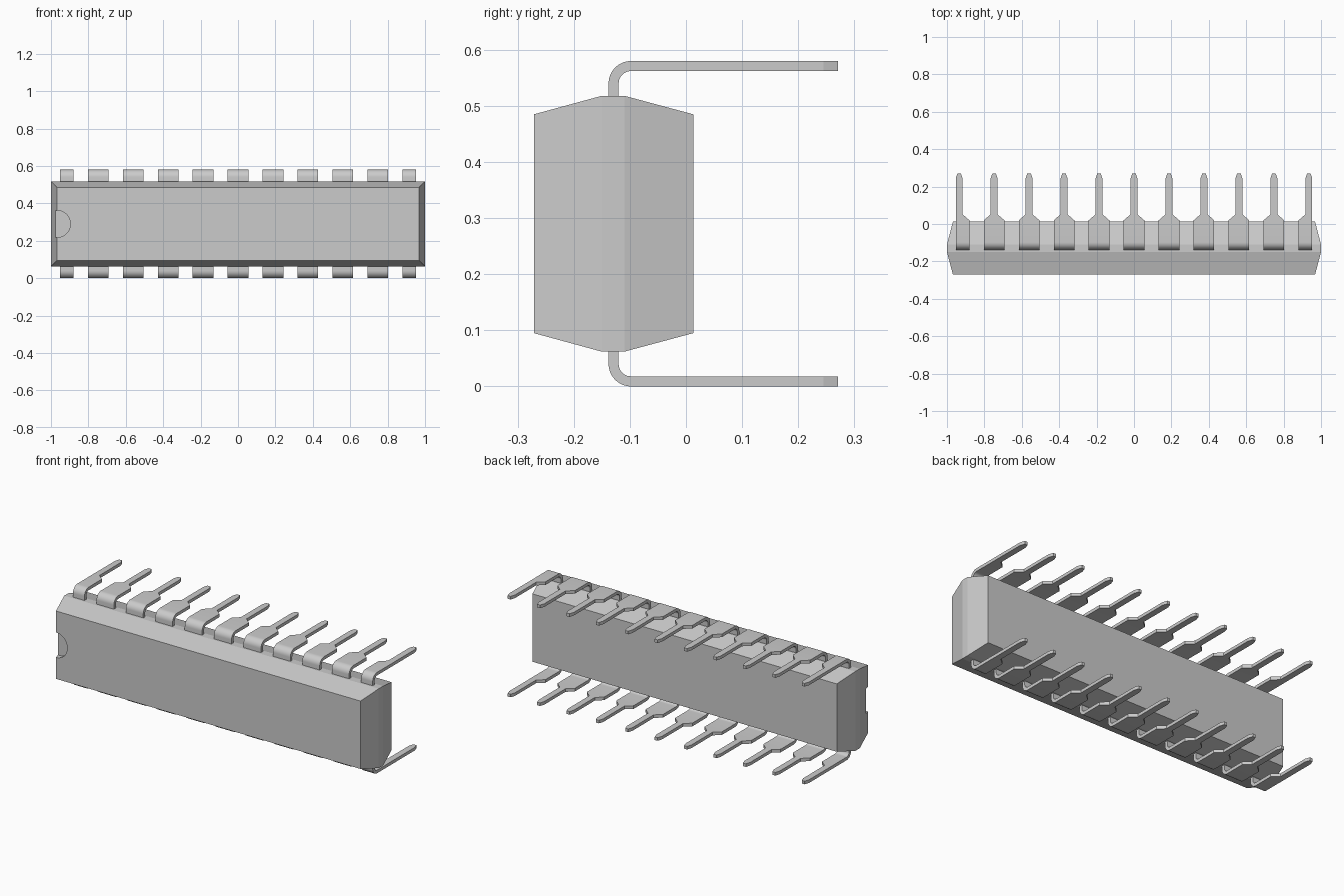
import bpy, bmesh
from math import sin, cos, pi, radians

if "Cube" in bpy.data.objects:
    bpy.data.objects.remove(bpy.data.objects["Cube"], do_unlink=True)

MID_Z = 0.29
PITCH = 0.187
PIN_COUNT = 11
THICK = 0.018

grey = bpy.data.materials.new("light grey")
grey.use_nodes = True
colour = (0.6, 0.6, 0.6, 1)
grey.diffuse_color = colour
grey.node_tree.nodes["Principled BSDF"].inputs["Base Color"].default_value = colour


def loft(name, rings, smooth=None):
    """Skin a list of four-cornered rings into a closed solid."""
    bm = bmesh.new()
    loops = [[bm.verts.new(p) for p in ring] for ring in rings]
    for a, b in zip(loops, loops[1:]):
        for i in range(4):
            j = (i + 1) % 4
            bm.faces.new((a[i], a[j], b[j], b[i]))
    bm.faces.new(loops[0][::-1])
    bm.faces.new(loops[-1])
    bmesh.ops.recalc_face_normals(bm, faces=bm.faces)
    mesh = bpy.data.meshes.new(name)
    bm.to_mesh(mesh)
    bm.free()
    mesh.materials.append(grey)
    obj = bpy.data.objects.new(name, mesh)
    bpy.context.collection.objects.link(obj)
    bpy.ops.object.select_all(action="DESELECT")
    obj.select_set(True)
    bpy.context.view_layer.objects.active = obj
    if smooth:
        bpy.ops.object.shade_smooth_by_angle(angle=radians(smooth))
    return obj


# Body: tapered to the front and back from a straight middle band
def body_ring(y, hx, hz):
    return [(sx * hx, y, MID_Z + sz * hz)
            for sx, sz in ((-1, -1), (1, -1), (1, 1), (-1, 1))]


body = loft("body", [body_ring(-0.271, 0.968, 0.195), body_ring(-0.15, 1, 0.228),
                     body_ring(-0.11, 1, 0.228), body_ring(0.013, 0.968, 0.195)])

# Half-round orientation notch at the left end of the front face
bpy.ops.mesh.primitive_cylinder_add(vertices=48, radius=0.072, depth=0.06,
                                    location=(-0.968, -0.271, MID_Z),
                                    rotation=(pi / 2, 0, 0))
cutter = bpy.context.object
cutter.name = "notch_cutter"
cutter.hide_render = True
cutter.data.materials.append(grey)
cut = body.modifiers.new("notch", "BOOLEAN")
cut.operation = "DIFFERENCE"
cut.solver = "EXACT"
cut.object = cutter
bpy.context.view_layer.objects.active = body
bpy.ops.object.modifier_apply(modifier=cut.name)
bpy.data.objects.remove(cutter, do_unlink=True)


# Pins: a strip rising from the body, bent backwards, then narrowed to a tip
def pin(name, x, side, wide_left, wide_right):
    narrow, tip = 0.018, 0.009
    bend_y, bend_z, radius = -0.098, 0.25, 0.031
    wide = (wide_right, wide_left)
    # Each station: y, height, strip normal, half widths
    stations = [(bend_y - radius, 0.2, (-1, 0), wide)]
    for k in range(11):
        a = k / 10 * pi / 2
        n = (-cos(a), sin(a))
        stations.append((bend_y + radius * n[0], bend_z + radius * n[1], n, wide))
    for y, w in ((0.02, wide), (0.052, (narrow, narrow)),
                 (0.245, (narrow, narrow)), (0.271, (tip, tip))):
        stations.append((y, bend_z + radius, (0, 1), w))
    rings = []
    for y, h, n, w in stations:
        rings.append([(x + dx, y + t * n[0], MID_Z + side * (h + t * n[1]))
                      for dx, t in ((-w[0], -THICK / 2), (w[1], -THICK / 2),
                                    (w[1], THICK / 2), (-w[0], THICK / 2))])
    loft(name, rings, smooth=15)


for side, label in ((1, "upper"), (-1, "lower")):
    for i in range(PIN_COUNT):
        # End pins keep only their inward shoulder
        right = 0.018 if i == 0 else 0.055
        left = 0.018 if i == PIN_COUNT - 1 else 0.055
        pin(f"{label}_pin_{i + 1}", (i - (PIN_COUNT - 1) / 2) * PITCH, side, left, right)
